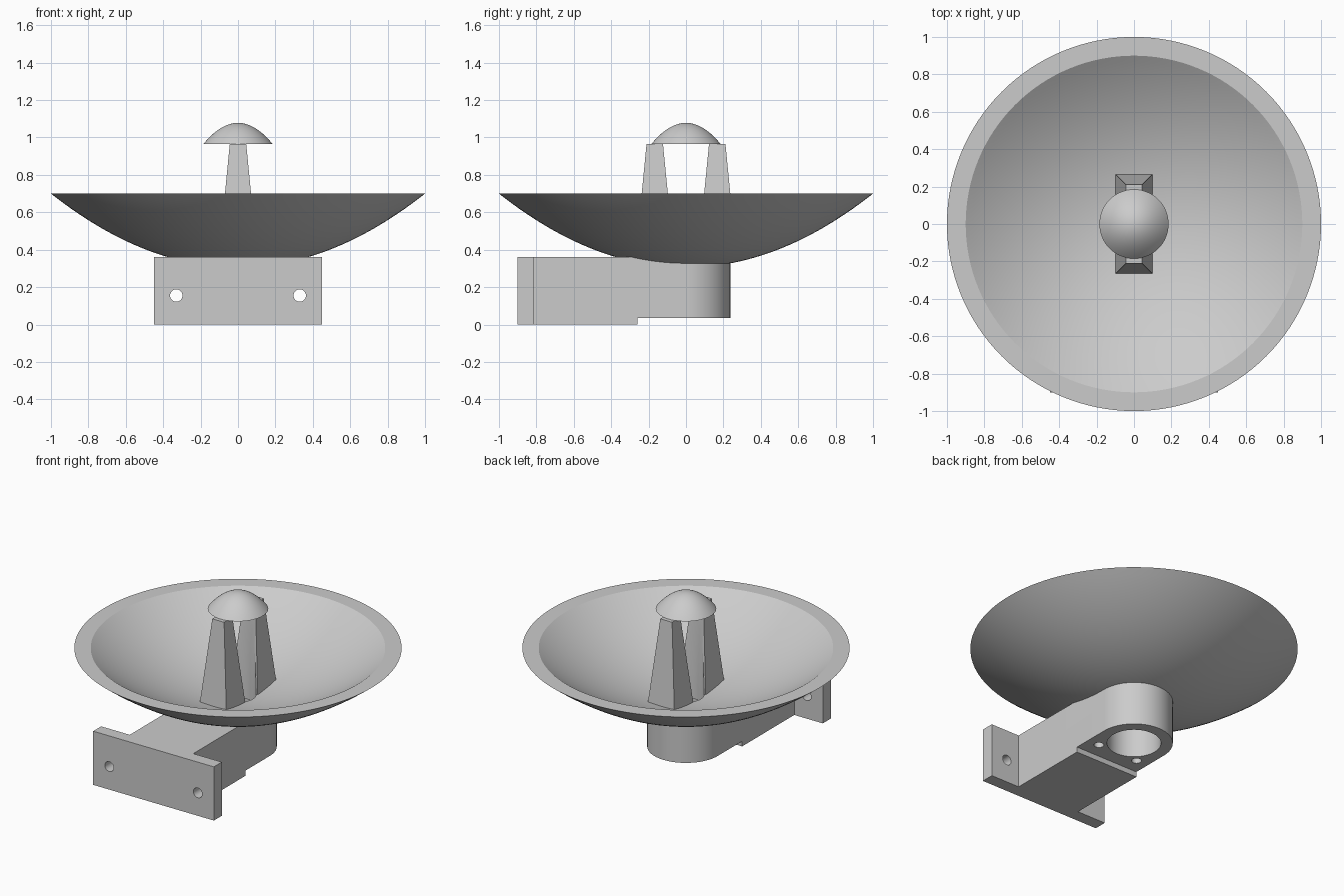
import bpy, bmesh, math
from mathutils import Matrix, Vector

if "Cube" in bpy.data.objects:
    bpy.data.objects.remove(bpy.data.objects["Cube"])

grey = bpy.data.materials.new("light_grey")
grey.use_nodes = True
grey.diffuse_color = (0.6, 0.6, 0.6, 1)
grey.node_tree.nodes["Principled BSDF"].inputs["Base Color"].default_value = (0.6, 0.6, 0.6, 1)


def finish(name, bm):
    bmesh.ops.recalc_face_normals(bm, faces=bm.faces)
    mesh = bpy.data.meshes.new(name)
    bm.to_mesh(mesh)
    bm.free()
    mesh.materials.append(grey)
    obj = bpy.data.objects.new(name, mesh)
    bpy.context.collection.objects.link(obj)
    return obj


def activate(obj):
    bpy.ops.object.select_all(action='DESELECT')
    obj.select_set(True)
    bpy.context.view_layer.objects.active = obj


def smooth(obj):
    activate(obj)
    bpy.ops.object.shade_smooth_by_angle(angle=math.radians(30))


def revolve(name, profile, closed, steps=128):
    """Spin an (r, z) profile around the vertical axis."""
    bm = bmesh.new()
    verts = [bm.verts.new((r, 0, z)) for r, z in profile]
    edges = [bm.edges.new(pair) for pair in zip(verts, verts[1:])]
    if closed:
        edges.append(bm.edges.new((verts[-1], verts[0])))
    bmesh.ops.spin(bm, geom=verts + edges, axis=(0, 0, 1), cent=(0, 0, 0),
                   angle=math.tau, steps=steps)
    bmesh.ops.remove_doubles(bm, verts=bm.verts, dist=1e-4)
    obj = finish(name, bm)
    smooth(obj)
    return obj


def extrude_outline(name, outline, bottom, top):
    bm = bmesh.new()
    face = bm.faces.new([bm.verts.new((x, y, bottom)) for x, y in outline])
    geom = bmesh.ops.extrude_face_region(bm, geom=[face])["geom"]
    moved = [v for v in geom if isinstance(v, bmesh.types.BMVert)]
    bmesh.ops.translate(bm, verts=moved, vec=(0, 0, top - bottom))
    return finish(name, bm)


def rod(center, radius, depth, along_y=False):
    bm = bmesh.new()
    turn = Matrix.Rotation(math.pi / 2 if along_y else 0, 4, 'X')
    bmesh.ops.create_cone(bm, cap_ends=True, segments=64, radius1=radius, radius2=radius,
                          depth=depth, matrix=Matrix.Translation(center) @ turn)
    return finish("cutter", bm)


def cut(obj, cutters):
    for cutter in cutters:
        cutter.hide_render = True
        mod = obj.modifiers.new("cut", 'BOOLEAN')
        mod.operation = 'DIFFERENCE'
        mod.solver = 'EXACT'
        mod.object = cutter
        activate(obj)
        bpy.ops.object.modifier_apply(modifier=mod.name)
        bpy.data.objects.remove(cutter)


# Parabolic dish with a flat rim and a central feed hole
FEED, RIM, DEPTH = 0.11, 0.70, 0.395


def bowl(outer_r, base):
    radii = [FEED + (outer_r - FEED) * i / 24 for i in range(25)]
    return [(r, base + DEPTH * r * r) for r in radii]


outer = bowl(1.0, RIM - DEPTH)
inner = bowl(0.9, RIM - DEPTH * 0.81)
revolve("dish", outer + inner[::-1], True)

# Small domed reflector cap
CAP_R, CAP_Z, CAP_H = 0.185, 0.965, 0.113
dome = [(CAP_R * i / 16, CAP_Z + CAP_H * (1 - (i / 16) ** 2)) for i in range(17)]
revolve("reflector_cap", dome + [(0, CAP_Z)], False, 64)

# Two tapered square legs holding the cap
for side, label in ((-1, "front"), (1, "back")):
    bm = bmesh.new()
    bmesh.ops.create_cube(bm, size=2)
    for v in bm.verts:
        half, z = (0.044, CAP_Z) if v.co.z > 0 else (0.103, 0.36)
        v.co = Vector((v.co.x * half, v.co.y * half + side * 0.167, z))
    leg = finish(label + "_leg", bm)
    cut(leg, [rod((0, 0, 0.6), FEED, 0.7)])
    smooth(leg)

# Mounting arm: straight bar with a rounded end, lifted underside and bore
ARM_W, ARM_TOP = 0.237, 0.362
arc = [(ARM_W * math.cos(a), ARM_W * math.sin(a))
       for a in (math.pi * i / 40 for i in range(41))]
arm = extrude_outline("mount_arm", arc + [(-ARM_W, -0.82), (ARM_W, -0.82)], 0, ARM_TOP)
step = extrude_outline("cutter", [(-0.5, -0.26), (0.5, -0.26), (0.5, 0.5), (-0.5, 0.5)],
                       -0.2, 0.035)
cut(arm, [step, rod((0, 0, 0.2), 0.165, 0.8)]
    + [rod((x, -0.155, 0.08), 0.03, 0.24) for x in (-0.15, 0.15)])
smooth(arm)

# Wall plate with two bolt holes
plate = extrude_outline("mount_plate",
                        [(-0.45, -0.9), (0.45, -0.9), (0.45, -0.815), (-0.45, -0.815)],
                        0, ARM_TOP)
cut(plate, [rod((x, -0.86, 0.155), 0.033, 0.4, True) for x in (-0.33, 0.33)])
smooth(plate)
